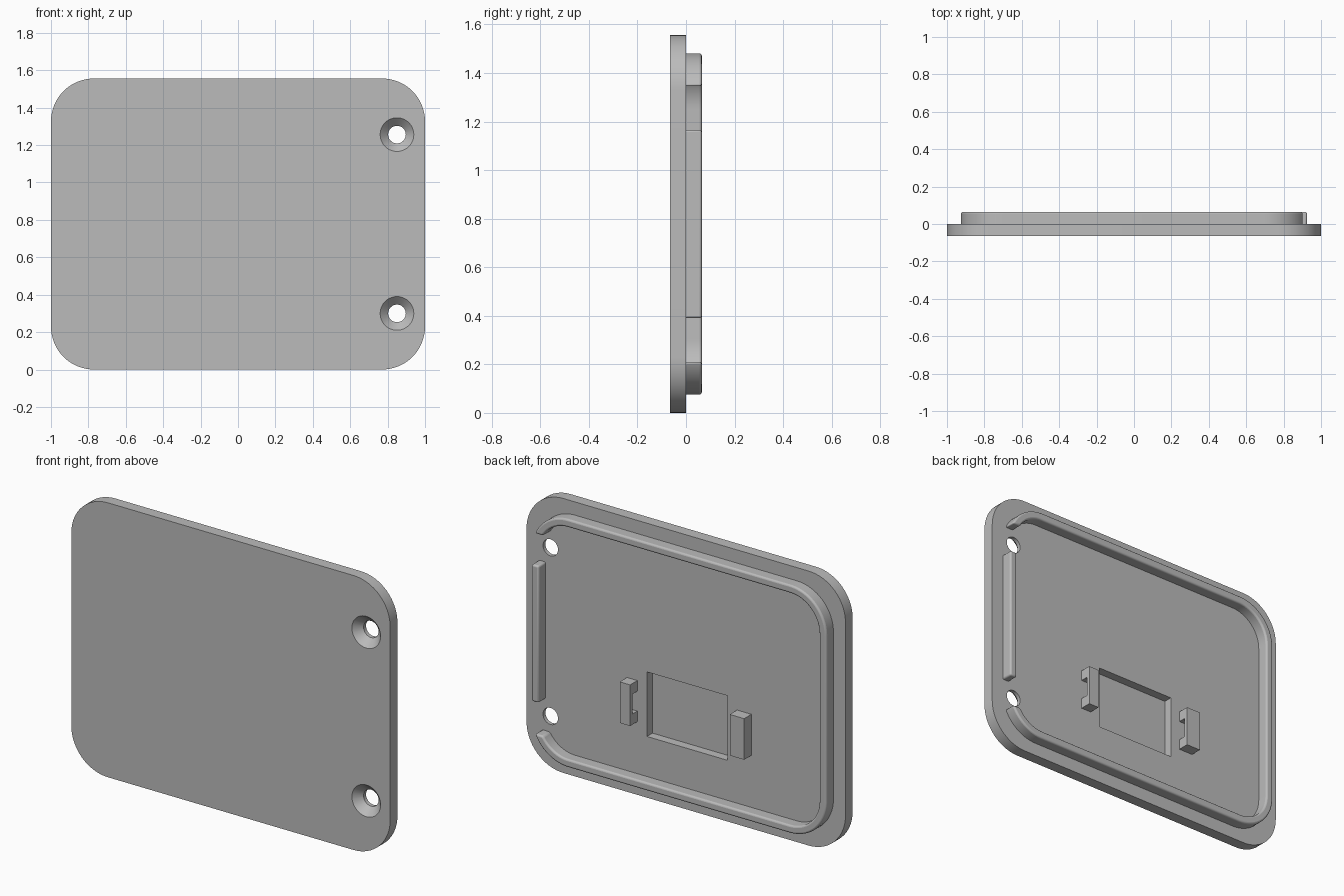
import bpy, bmesh, math
from mathutils import Matrix

if "Cube" in bpy.data.objects:
    bpy.data.objects.remove(bpy.data.objects["Cube"])

grey = bpy.data.materials.new("matte grey")
grey.use_nodes = True
colour = (0.5, 0.5, 0.5, 1)
grey.diffuse_color = colour
grey.node_tree.nodes["Principled BSDF"].inputs["Base Color"].default_value = colour

MID_Z = 0.778      # height of the plate centre
THICK = 0.065      # plate thickness, also the height of the raised parts
HOLE_X, HOLE_OFFSET, HOLE_R = 0.85, 0.478, 0.09


def finish(name, bm):
    bmesh.ops.recalc_face_normals(bm, faces=bm.faces)
    mesh = bpy.data.meshes.new(name)
    bm.to_mesh(mesh)
    bm.free()
    mesh.materials.append(grey)
    ob = bpy.data.objects.new(name, mesh)
    bpy.context.collection.objects.link(ob)
    return ob


def prism(name, outline, y0, y1):
    """Extrude an (x, z) outline along y."""
    bm = bmesh.new()
    face = bm.faces.new([bm.verts.new((x, y0, z)) for x, z in outline])
    new = bmesh.ops.extrude_face_region(bm, geom=[face])["geom"]
    verts = [g for g in new if isinstance(g, bmesh.types.BMVert)]
    bmesh.ops.translate(bm, verts=verts, vec=(0, y1 - y0, 0))
    return finish(name, bm)


def box(name, x0, x1, z0, z1, y0, y1):
    return prism(name, [(x0, z0), (x1, z0), (x1, z1), (x0, z1)], y0, y1)


def cone(name, x, z, r_front, r_back, y0, y1):
    bm = bmesh.new()
    bmesh.ops.create_cone(bm, cap_ends=True, segments=48, radius1=r_front,
                          radius2=r_back, depth=y1 - y0)
    bmesh.ops.rotate(bm, verts=bm.verts, matrix=Matrix.Rotation(-math.pi / 2, 3, "X"))
    bmesh.ops.translate(bm, verts=bm.verts, vec=(x, (y0 + y1) / 2, z))
    return finish(name, bm)


def activate(ob):
    bpy.ops.object.select_all(action="DESELECT")
    ob.select_set(True)
    bpy.context.view_layer.objects.active = ob


def cut(ob, cutter):
    cutter.hide_render = True
    mod = ob.modifiers.new("cut", "BOOLEAN")
    mod.operation, mod.solver, mod.object = "DIFFERENCE", "EXACT", cutter
    activate(ob)
    bpy.ops.object.modifier_apply(modifier=mod.name)
    bpy.data.objects.remove(cutter)


def soften(ob, width=0):
    if width:
        mod = ob.modifiers.new("soft edges", "BEVEL")
        mod.width, mod.segments, mod.angle_limit = width, 3, math.radians(50)
    activate(ob)
    bpy.ops.object.shade_smooth_by_angle(angle=math.radians(35))


def arc(cx, cz, r, start, end, steps=16):
    angles = [start + (end - start) * i / steps for i in range(steps + 1)]
    return [(cx + r * math.cos(a), cz + r * math.sin(a)) for a in angles]


def rounded_path(half_w, half_h, r, trim=0):
    """Counterclockwise from the right side; trim shortens both end arcs."""
    q, cx, cz = math.pi / 2, half_w - r, half_h
    top, low = MID_Z + cz - r, MID_Z - cz + r
    return (arc(cx, top, r, trim, q) + arc(-cx, top, r, q, 2 * q)
            + arc(-cx, low, r, 2 * q, 3 * q) + arc(cx, low, r, 3 * q, 4 * q - trim))


# Rounded plate with two countersunk holes and a blind pocket on the back
plate = prism("plate", rounded_path(1, MID_Z, 0.23), -THICK, 0)
for side in (-1, 1):
    z = MID_Z + side * HOLE_OFFSET
    cut(plate, cone("hole_cutter", HOLE_X, z, 0.047, 0.047, -0.1, 0.05))
    cut(plate, cone("sink_cutter", HOLE_X, z, HOLE_R + 0.01, 0.047, -THICK - 0.01, -0.022))
cut(plate, box("pocket_cutter", -0.26, 0.245, 0.347, 0.713, -0.05, 0.05))
soften(plate)

# Raised lip, open along the side with the holes
RIM_X, RIM_H, RIM_R, RIM_W = 0.925, 0.703, 0.23, 0.045
end_rise = HOLE_OFFSET + HOLE_R - (RIM_H - RIM_R)
inner_r = RIM_R - RIM_W
outer = rounded_path(RIM_X, RIM_H, RIM_R, math.asin(end_rise / RIM_R))
inner = rounded_path(RIM_X - RIM_W, RIM_H - RIM_W, inner_r, math.asin(end_rise / inner_r))
rim = prism("rim", outer + inner[::-1], -0.015, THICK)
soften(rim, 0.01)

# Straight lip section between the holes
half_bar = HOLE_OFFSET - HOLE_R
bar = box("rim_bar", RIM_X - RIM_W, RIM_X, MID_Z - half_bar, MID_Z + half_bar, -0.015, THICK)
soften(bar, 0.01)

# Pair of slotted clips beside the pocket: one open through, one blind
for name, x0, x1, slot0 in (("left_clip", 0.305, 0.37, 0.2), ("right_clip", -0.41, -0.32, -0.38)):
    clip = box(name, x0, x1, 0.415, 0.648, 0, THICK)
    cut(clip, box("slot_cutter", slot0, x1 + 0.1, 0.475, 0.588, -0.05, 0.045))
